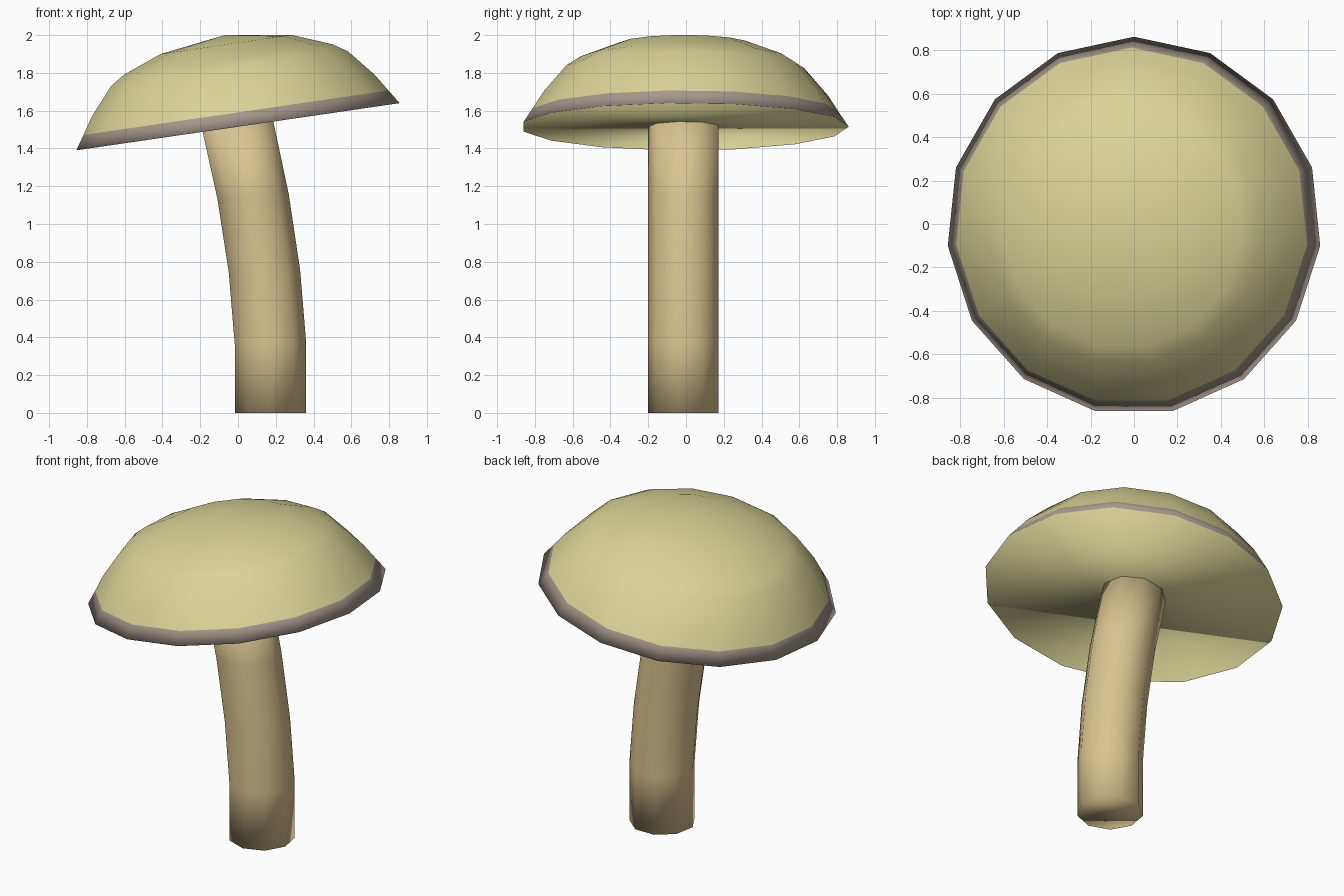
import bpy, bmesh
from math import sin, cos, pi, radians
from mathutils import Matrix, Vector

if "Cube" in bpy.data.objects:
    bpy.data.objects.remove(bpy.data.objects["Cube"])

TILT = radians(-8.3)   # cap leans down towards -x
CY = -0.009


def material(name, rgb):
    m = bpy.data.materials.new(name)
    m.diffuse_color = (*rgb, 1)
    m.use_nodes = True
    m.node_tree.nodes["Principled BSDF"].inputs["Base Color"].default_value = m.diffuse_color
    return m


olive = material("cap_olive", (0.70, 0.66, 0.31))
brown = material("rim_brown", (0.37, 0.31, 0.26))
tan = material("stem_tan", (0.70, 0.55, 0.28))


def ring(bm, n, r, centre, tilt, start):
    """Polygon ring, tilted about the y axis."""
    rot = Matrix.Rotation(tilt, 3, 'Y')
    return [bm.verts.new(Vector(centre) + rot @ Vector((r * cos(start + 2 * pi * i / n),
                                                        r * sin(start + 2 * pi * i / n), 0)))
            for i in range(n)]


def bridge(bm, a, b, mat=0):
    n = len(a)
    for i in range(n):
        j = (i + 1) % n
        bm.faces.new((a[i], a[j], b[j], b[i])).material_index = mat


def finish(bm, name, mats):
    bmesh.ops.recalc_face_normals(bm, faces=bm.faces)
    me = bpy.data.meshes.new(name)
    bm.to_mesh(me)
    bm.free()
    for m in mats:
        me.materials.append(m)
    me.shade_smooth()
    ob = bpy.data.objects.new(name, me)
    bpy.context.collection.objects.link(ob)
    return ob


# Cap: 15-sided dome with a brown rim band and flat underside
axis = Matrix.Rotation(TILT, 3, 'Y') @ Vector((0, 0, 1))
base = Vector((0, CY, 1.515))
profile = [(0.87, 0), (0.82, 0.075), (0.762, 0.165), (0.638, 0.31), (0.56, 0.36), (0.352, 0.44)]
bm = bmesh.new()
rings = [ring(bm, 15, r, base + axis * h, TILT, pi / 2) for r, h in profile]
for k in range(len(rings) - 1):
    bridge(bm, rings[k], rings[k + 1], 1 if k == 0 else 0)
apex = bm.verts.new(base + axis * 0.49)
top = rings[-1]
for i in range(15):
    bm.faces.new((top[i], top[(i + 1) % 15], apex))
bm.faces.new(rings[0][::-1])
finish(bm, "cap", [olive, brown])

# Stem: 9-sided bent tube, rings as (x, z, tilt in degrees)
path = [(0.172, 0, 0), (0.172, 0.365, -1), (0.14, 0.75, -2), (0.08, 1.145, -4), (0, 1.515, -8.3)]
bm = bmesh.new()
rings = [ring(bm, 9, 0.192, (x, CY, z), radians(t), -pi / 2) for x, z, t in path]
for a, b in zip(rings, rings[1:]):
    bridge(bm, a, b)
bm.faces.new(rings[0][::-1])
bm.faces.new(rings[-1])
finish(bm, "stem", [tan])
